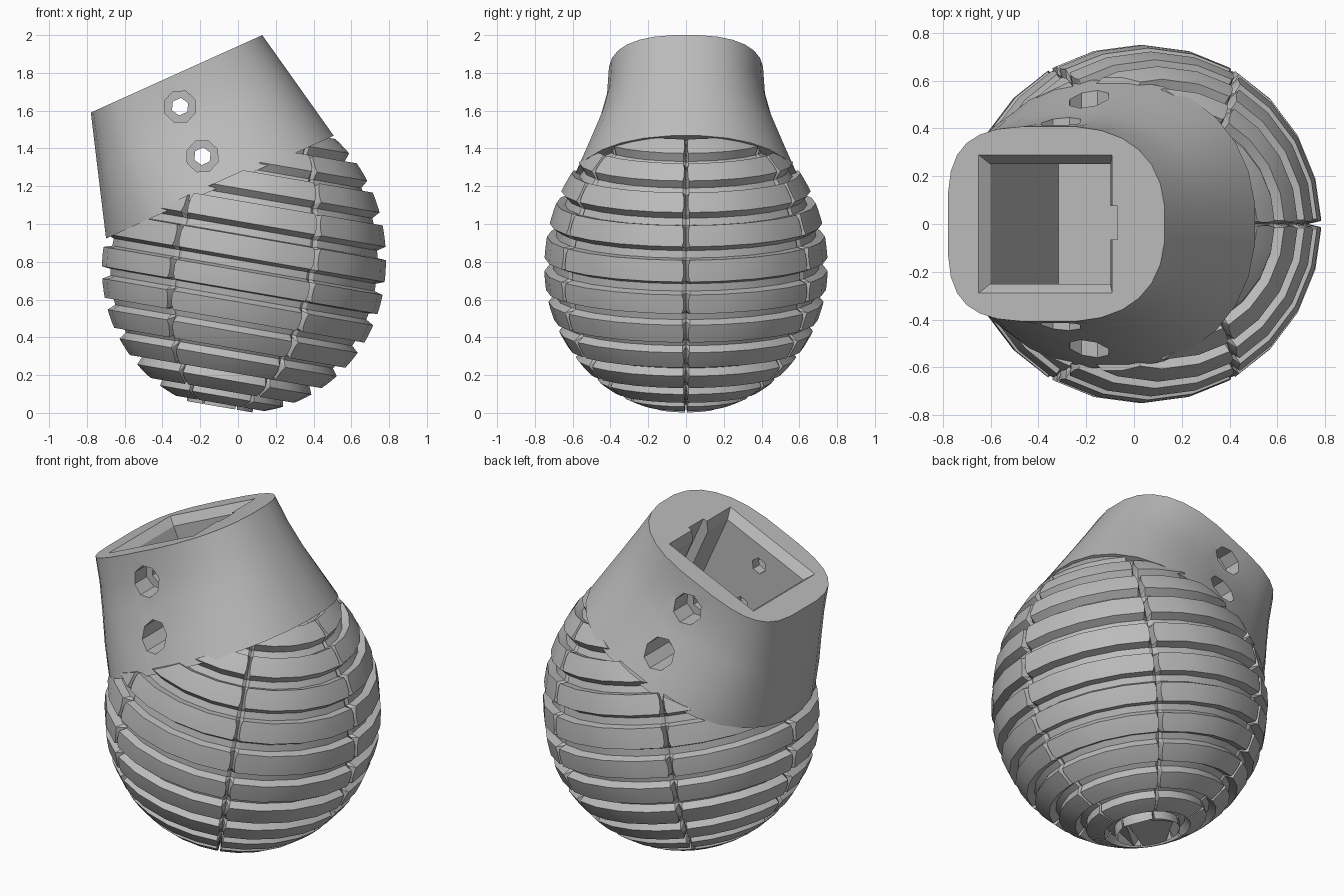
import bpy, bmesh, math
from mathutils import Vector, Matrix

cube = bpy.data.objects.get("Cube")
if cube:
    bpy.data.objects.remove(cube, do_unlink=True)

grey = bpy.data.materials.new("plain_grey")
grey.use_nodes = True
grey.diffuse_color = (0.5, 0.5, 0.5, 1)
grey.node_tree.nodes["Principled BSDF"].inputs["Base Color"].default_value = (0.5, 0.5, 0.5, 1)

# Local frames: the collar leans left, the bulb leans slightly right
COLLAR = Matrix.Translation((-0.325, 0, 1.795)) @ Matrix.Rotation(math.radians(-24.3), 4, 'Y')
BULB = Matrix.Translation((0.03, 0, 0.77)) @ Matrix.Rotation(math.radians(9.8), 4, 'Y')


def finish(name, bm, frame):
    """Turn a bmesh into an object, placed by its frame."""
    bm.transform(frame)
    bmesh.ops.recalc_face_normals(bm, faces=bm.faces)
    mesh = bpy.data.meshes.new(name)
    bm.to_mesh(mesh)
    bm.free()
    obj = bpy.data.objects.new(name, mesh)
    mesh.materials.append(grey)
    bpy.context.collection.objects.link(obj)
    return obj


def loft(rings):
    """Closed solid through rings of equal length."""
    bm = bmesh.new()
    rows = [[bm.verts.new(p) for p in ring] for ring in rings]
    n = len(rows[0])
    for a, b in zip(rows, rows[1:]):
        for i in range(n):
            j = (i + 1) % n
            bm.faces.new((a[i], a[j], b[j], b[i]))
    bm.faces.new(rows[0])
    bm.faces.new(rows[-1])
    return bm


def select_only(obj):
    bpy.ops.object.select_all(action='DESELECT')
    obj.select_set(True)
    bpy.context.view_layer.objects.active = obj


def cut(target, cutter):
    select_only(target)
    mod = target.modifiers.new("cut", 'BOOLEAN')
    mod.operation = 'DIFFERENCE'
    mod.solver = 'EXACT'
    mod.object = cutter
    bpy.ops.object.modifier_apply(modifier=mod.name)


def box_ring(x0, x1, y0, y1, z):
    return [(x0, y0, z), (x1, y0, z), (x1, y1, z), (x0, y1, z)]


# Bulb: egg with ring grooves and six lengthwise grooves
GROOVE = 0.045
BAND = 12.5
rows = []                                  # latitude, depth, notch width
for k in range(12):
    lat = -74 + BAND * k
    rows += [(lat - 2.4, 0, 1.7), (lat - 1.4, GROOVE, 1.7),
             (lat + 1.4, GROOVE, 1.7), (lat + 2.4, 0, 1.7),
             (lat + BAND * 0.36, 0, 1.0), (lat + BAND * 0.64, 0, 1.0)]


def egg_ring(lat, depth, notch):
    phi = math.radians(lat)
    rho = 0.75 * math.cos(phi)
    z = (0.86 if phi > 0 else 0.77) * math.sin(phi)
    ring = []
    for sector in range(6):
        for step in (0, notch, 15, 30, 45, 60 - notch):
            ang = math.radians(60 * sector + step)
            p = Vector((rho * math.cos(ang), rho * math.sin(ang), z))
            sink = 0.055 if step == 0 else depth
            ring.append(p * (1 - sink / p.length))
    return ring


bm = loft([egg_ring(*r) for r in rows])
to_bulb = BULB.inverted() @ COLLAR
plane_co = to_bulb @ Vector((0, 0, -0.61))
plane_no = to_bulb.to_3x3() @ Vector((0, 0, 1))
res = bmesh.ops.bisect_plane(bm, geom=bm.verts[:] + bm.edges[:] + bm.faces[:],
                             plane_co=plane_co, plane_no=plane_no, clear_outer=True)
rim = [e for e in bm.edges if e.is_boundary]
bmesh.ops.holes_fill(bm, edges=rim, sides=0)
bulb = finish("grooved_bulb", bm, BULB)


# Collar: flared sleeve, squarer at its left rim
def collar_ring(w, half_y):
    f = -w / 0.641
    half_x, shift = 0.5 + 0.165 * f, -0.038 * f
    ring = []
    for i in range(28):
        a = math.tau * (i + 0.5) / 28
        c, s = math.cos(a), math.sin(a)
        n = (2.5 if c > 0 else 3.6) * (1 - f) + 2.2 * f
        ring.append((shift + half_x * math.copysign(abs(c) ** (2 / n), c),
                     half_y * math.copysign(abs(s) ** (2 / n), s), w))
    return ring


levels = ((0, 0.41), (-0.15, 0.42), (-0.3, 0.46), (-0.48, 0.535), (-0.641, 0.605))
collar = finish("collar", loft([collar_ring(*lv) for lv in levels]), COLLAR)

# Socket: chamfered rectangular pocket with a key slot
MID = -0.05
socket = finish("socket_cutter", loft([
    box_ring(MID - hx, MID + hx, -hy, hy, z)
    for hx, hy, z in ((0.319, 0.305, 0.02), (0.275, 0.25, -0.05), (0.275, 0.25, -0.74))]), COLLAR)
slot = finish("slot_cutter", loft([
    box_ring(0.15, 0.28, -0.065, 0.075, z) for z in (0.05, -0.735)]), COLLAR)
cutters = [socket, slot]
for tool in cutters:
    cut(collar, tool)
    cut(bulb, tool)


# Cross holes: narrow bore right through, wider recess on each side
def bore(name, radius, sides, y0, y1, w):
    ring = [(radius * math.cos(math.tau * i / sides), radius * math.sin(math.tau * i / sides))
            for i in range(sides)]
    return finish(name, loft([[(x - 0.055, y, w + z) for x, z in ring] for y in (y0, y1)]), COLLAR)


for w in (-0.166, -0.454):
    tools = [bore("bore_cutter", 0.047, 6, -0.9, 0.9, w),
             bore("recess_cutter", 0.088, 8, 0.31, 0.9, w),
             bore("recess_cutter", 0.088, 8, -0.9, -0.31, w)]
    for tool in tools:
        cut(collar, tool)
    cutters += tools

for tool in cutters:
    bpy.data.objects.remove(tool, do_unlink=True)

# Smooth sleeve and bands, crisp edges
for obj in (bulb, collar):
    select_only(obj)
    bpy.ops.object.shade_smooth_by_angle(angle=math.radians(28))
